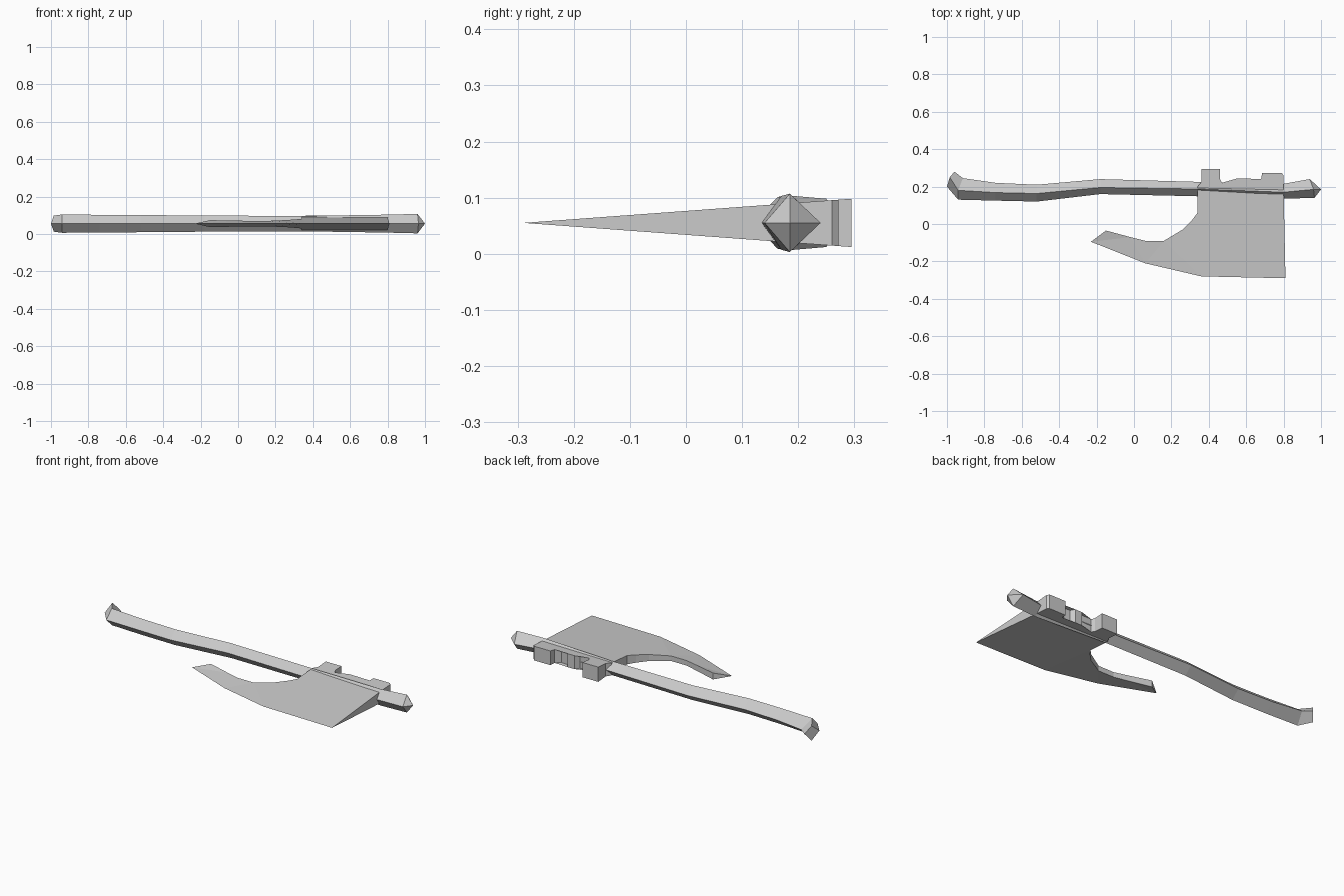
import bpy
import bmesh

if "Cube" in bpy.data.objects:
    bpy.data.objects.remove(bpy.data.objects["Cube"])

MID = 0.055  # height of the symmetry plane

grey = bpy.data.materials.new("light_grey")
grey.use_nodes = True
COLOUR = (0.6, 0.6, 0.6, 1)
grey.diffuse_color = COLOUR
grey.node_tree.nodes["Principled BSDF"].inputs["Base Color"].default_value = COLOUR


def finish(bm, name):
    """Clean up a mesh and add it to the scene."""
    bmesh.ops.remove_doubles(bm, verts=bm.verts, dist=1e-5)
    bmesh.ops.recalc_face_normals(bm, faces=bm.faces)
    mesh = bpy.data.meshes.new(name)
    bm.to_mesh(mesh)
    bm.free()
    mesh.materials.append(grey)
    bpy.context.collection.objects.link(bpy.data.objects.new(name, mesh))


def wedge(name, outline, edge=()):
    """Plate thinning toward the front; the edge points are fully sharp."""
    bm = bmesh.new()
    rims = []
    for side in (1, -1):
        rim = []
        for x, y in outline:
            half = 0 if (x, y) in edge else 0.043 * (y + 0.29) / 0.585
            rim.append(bm.verts.new((x, y, MID + side * half)))
        rims.append(rim)
    top, bottom = rims
    faces = [bm.faces.new(top), bm.faces.new(bottom)]
    for i in range(len(top)):
        j = (i + 1) % len(top)
        a, b = outline[i], outline[j]
        if a in edge and b in edge:
            continue
        bm.faces.new((top[i], top[j], bottom[j], bottom[i]))
    bmesh.ops.triangulate(bm, faces=faces)
    finish(bm, name)


# Handle: diamond sections as (front, ridge, back) points and half height
sections = [
    ((-1.0, 0.20), (-0.985, 0.25), (-0.96, 0.28), 0.043),
    ((-0.94, 0.13), (-0.94, 0.18), (-0.915, 0.245), 0.049),
    ((-0.74, 0.125), (-0.74, 0.168), (-0.74, 0.22), 0.047),
    ((-0.52, 0.12), (-0.52, 0.163), (-0.52, 0.21), 0.046),
    ((-0.18, 0.16), (-0.18, 0.195), (-0.18, 0.24), 0.043),
    ((0.35, 0.148), (0.35, 0.187), (0.35, 0.225), 0.041),
    ((0.80, 0.135), (0.80, 0.170), (0.80, 0.215), 0.048),
    ((0.965, 0.14), (0.96, 0.185), (0.94, 0.24), 0.052),
]
bm = bmesh.new()
rings = []
for front, ridge, back, half in sections:
    rings.append([bm.verts.new(p) for p in (
        (*front, MID), (*ridge, MID + half), (*back, MID), (*ridge, MID - half))])
for a, b in zip(rings, rings[1:]):
    for i in range(4):
        j = (i + 1) % 4
        bm.faces.new((a[i], a[j], b[j], b[i]))
bm.faces.new(rings[0])
tip = bm.verts.new((1.0, 0.185, MID))
for i in range(4):
    bm.faces.new((rings[-1][i], rings[-1][(i + 1) % 4], tip))
finish(bm, "handle")

# Axe head: bearded blade and notched poll in one tapering plate
cutting_edge = [(-0.23, -0.095), (0.06, -0.21), (0.36, -0.28), (0.81, -0.29)]
poll = [(0.80, 0.18), (0.80, 0.26), (0.79, 0.272), (0.685, 0.272), (0.68, 0.24),
        (0.65, 0.218), (0.61, 0.22), (0.595, 0.243), (0.55, 0.243),
        (0.53, 0.22), (0.47, 0.22), (0.46, 0.24), (0.46, 0.295),
        (0.36, 0.295), (0.36, 0.225), (0.34, 0.20)]
beard = [(0.34, 0.06), (0.31, 0.02), (0.26, -0.03), (0.16, -0.09), (0.06, -0.09),
         (-0.02, -0.07), (-0.15, -0.035)]
wedge("axe_head", cutting_edge + poll + beard, cutting_edge)
